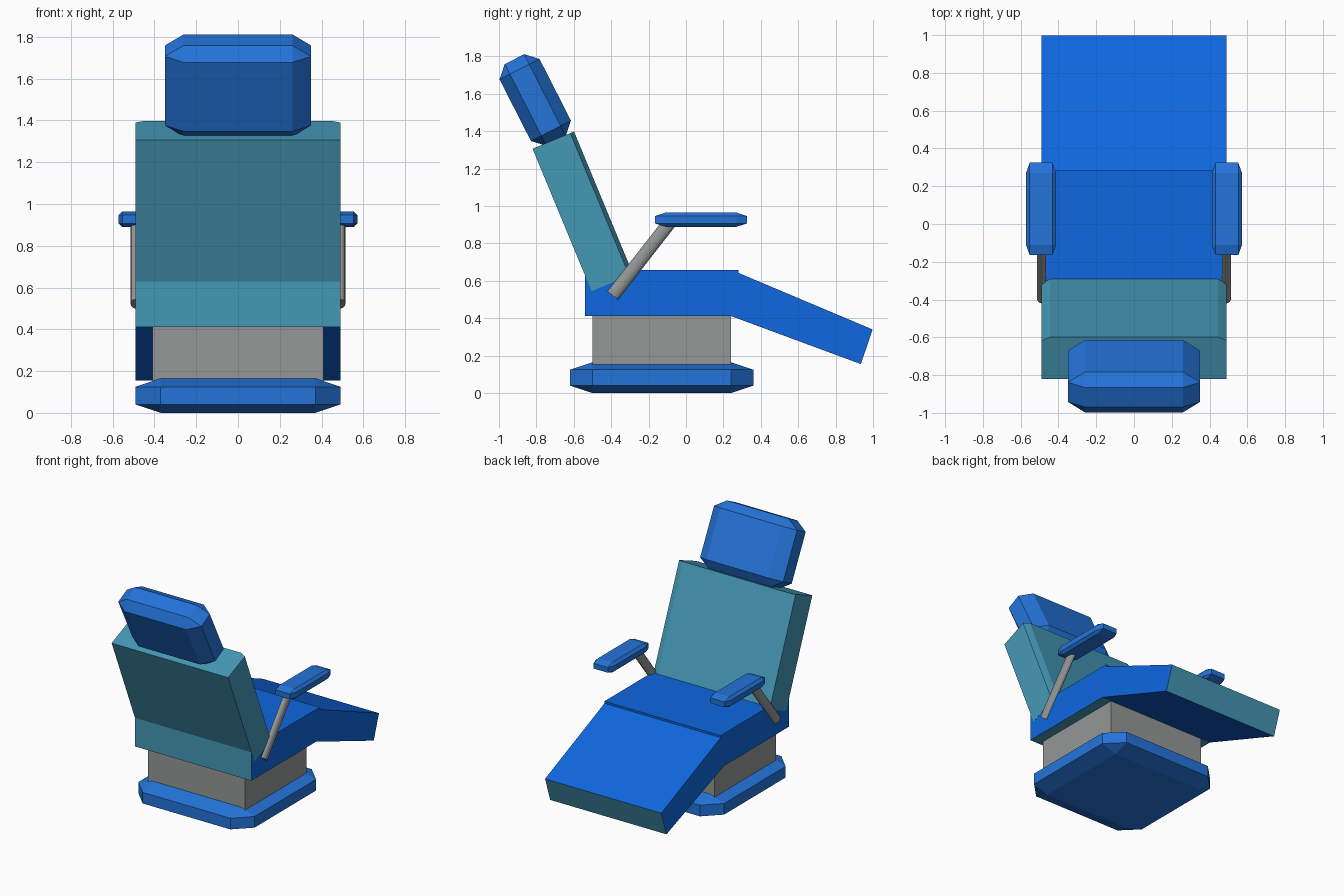
import bpy, bmesh, math
from mathutils import Matrix, Vector

if "Cube" in bpy.data.objects:
    bpy.data.objects.remove(bpy.data.objects["Cube"])


def srgb(r, g, b):
    lin = [c / 255 / 12.92 if c <= 10 else ((c / 255 + 0.055) / 1.055) ** 2.4 for c in (r, g, b)]
    return (*lin, 1.0)


def material(name, rgb):
    m = bpy.data.materials.new(name)
    m.diffuse_color = srgb(*rgb)
    m.use_nodes = True
    m.node_tree.nodes["Principled BSDF"].inputs["Base Color"].default_value = m.diffuse_color
    return m


SEAT_BLUE = material("seat blue", (14, 103, 223))
PAD_BLUE = material("pad blue", (36, 116, 218))
TEAL = material("teal", (69, 152, 182))
GREY = material("grey", (149, 151, 151))


def finish(name, bm, mats, rule=None):
    """Turn a bmesh into an object; rule(normal) picks the material index."""
    bmesh.ops.recalc_face_normals(bm, faces=bm.faces)
    bm.normal_update()
    if rule:
        for f in bm.faces:
            f.material_index = rule(f.normal)
    me = bpy.data.meshes.new(name)
    bm.to_mesh(me)
    bm.free()
    for m in mats:
        me.materials.append(m)
    ob = bpy.data.objects.new(name, me)
    bpy.context.collection.objects.link(ob)
    return ob


def extrude(points, vec):
    """Solid made by sweeping a closed profile along a vector."""
    bm = bmesh.new()
    face = bm.faces.new([bm.verts.new(p) for p in points])
    top = bmesh.ops.extrude_face_region(bm, geom=[face])["geom"]
    bmesh.ops.translate(bm, verts=[v for v in top if isinstance(v, bmesh.types.BMVert)], vec=vec)
    return bm


def side_profile(yz, half):
    return extrude([(-half, y, z) for y, z in yz], (2 * half, 0, 0))


def cushion(name, centre, half, cut, tilt=0.0):
    """Box with every edge chamfered, with its own cut for each axis."""
    bm = bmesh.new()
    inner = [h - c for h, c in zip(half, cut)]
    for sx in (-1, 1):
        for sy in (-1, 1):
            for sz in (-1, 1):
                for axis in range(3):
                    p = [half[i] if i == axis else inner[i] for i in range(3)]
                    bm.verts.new((sx * p[0], sy * p[1], sz * p[2]))
    bmesh.ops.convex_hull(bm, input=bm.verts)
    bmesh.ops.dissolve_limit(bm, angle_limit=0.01, verts=bm.verts, edges=bm.edges)
    bm.transform(Matrix.Translation(centre) @ Matrix.Rotation(tilt, 4, "X"))
    return finish(name, bm, [PAD_BLUE])


# Floor base and pedestal
cushion("base", (0, -0.13, 0.0825), (0.49, 0.49, 0.0825), (0.12, 0.12, 0.04))
finish("pedestal", side_profile([(-0.5, 0.15), (0.24, 0.15), (0.24, 0.42), (-0.5, 0.42)], 0.41), [GREY])

# Seat: blue with teal rear and underside
finish("seat",
       side_profile([(-0.54, 0.412), (0.24, 0.412), (0.282, 0.642), (0.282, 0.658), (-0.54, 0.658)], 0.49),
       [SEAT_BLUE, TEAL], lambda n: int(n.y < -0.9 or n.z < -0.9))

# Leg rest: blue with teal end
finish("leg_rest",
       side_profile([(0.24, 0.412), (0.935, 0.155), (0.998, 0.34), (0.282, 0.642)], 0.49),
       [SEAT_BLUE, TEAL], lambda n: int(n.y > 0.8))

# Backrest: leaning slab with chamfered front side edges
lean = math.radians(22.5)
section = [(-0.491, 0), (0.491, 0), (0.491, 0.218), (0.445, 0.24), (-0.445, 0.24), (-0.491, 0.218)]
bm = extrude([(x, y, 0) for x, y in section], (0, 0, 0.824))
bm.transform(Matrix.Translation((0, -0.505, 0.545)) @ Matrix.Rotation(lean, 4, "X"))
finish("backrest", bm, [TEAL])

# Headrest
cushion("headrest", (0, -0.806, 1.567), (0.35, 0.12, 0.245), (0.09, 0.062, 0.06), math.radians(27))

# Armrests and their slanted oval struts
for s, side in ((-1, "left"), (1, "right")):
    cushion(side + "_armrest", (s * 0.492, 0.08, 0.927), (0.08, 0.245, 0.038), (0.02, 0.055, 0.018))
    low, high = Vector((s * 0.49, -0.392, 0.522)), Vector((s * 0.49, -0.085, 0.915))
    axis = high - low
    bm = bmesh.new()
    bmesh.ops.create_cone(bm, cap_ends=True, segments=16, radius1=1, radius2=1, depth=axis.length)
    turn = Matrix.Rotation(-math.atan2(axis.y, axis.z), 4, "X")
    bm.transform(Matrix.Translation((low + high) / 2) @ turn @ Matrix.Diagonal((0.024, 0.036, 1, 1)))
    finish(side + "_arm_strut", bm, [GREY])
